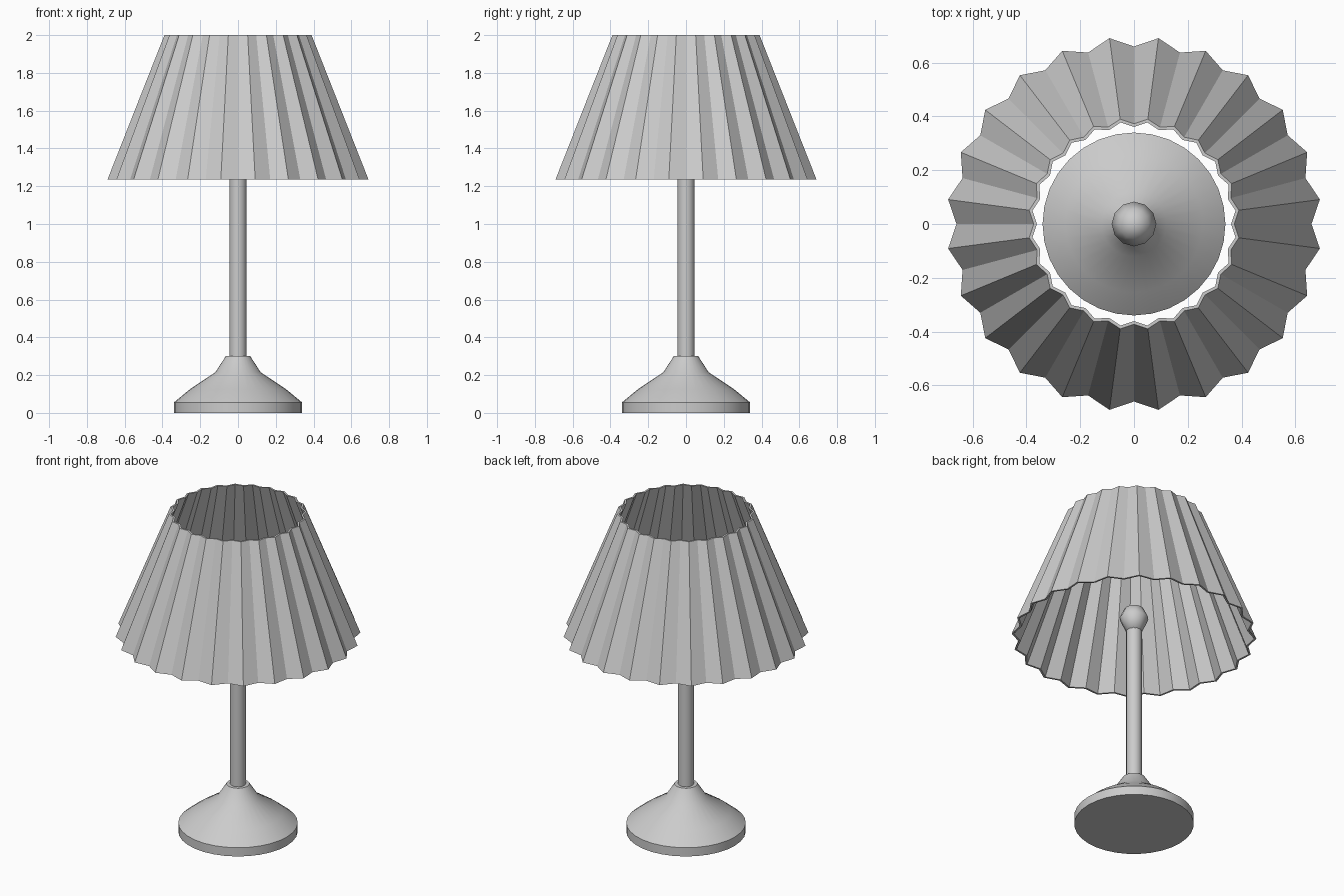
import bpy, bmesh
from math import cos, sin, pi, radians

if "Cube" in bpy.data.objects:
    bpy.data.objects.remove(bpy.data.objects["Cube"])


def finish(name, bm, smooth=None):
    bmesh.ops.recalc_face_normals(bm, faces=bm.faces)
    mesh = bpy.data.meshes.new(name)
    bm.to_mesh(mesh)
    bm.free()
    obj = bpy.data.objects.new(name, mesh)
    bpy.context.collection.objects.link(obj)
    if smooth is not None:
        bpy.ops.object.select_all(action='DESELECT')
        bpy.context.view_layer.objects.active = obj
        obj.select_set(True)
        bpy.ops.object.shade_smooth_by_angle(angle=radians(smooth))
    return obj


def bridge(bm, a, b):
    n = len(a)
    for i in range(n):
        j = (i + 1) % n
        bm.faces.new((a[i], a[j], b[j], b[i]))


def lathe(name, profile, sides, smooth):
    """Closed turned solid from (radius, height) pairs, bottom to top."""
    bm = bmesh.new()
    rings = [[bm.verts.new((r * cos(2 * pi * i / sides), r * sin(2 * pi * i / sides), z))
              for i in range(sides)] for r, z in profile]
    for a, b in zip(rings, rings[1:]):
        bridge(bm, a, b)
    bm.faces.new(rings[0])
    bm.faces.new(rings[-1])
    return finish(name, bm, smooth)


def pleated_shade(name, pleats, bottom, top, thickness):
    """bottom / top: (valley radius, ridge radius, height)."""
    bm = bmesh.new()

    def ring(valley, ridge, z, inset):
        verts = []
        for i in range(pleats * 2):
            r = (ridge if i % 2 else valley) - inset
            a = pi * i / pleats
            verts.append(bm.verts.new((r * cos(a), r * sin(a), z)))
        return verts

    loops = [ring(*bottom, 0), ring(*top, 0),
             ring(*top, thickness), ring(*bottom, thickness)]
    for k in range(4):
        bridge(bm, loops[k], loops[(k + 1) % 4])
    return finish(name, bm)


# Turned foot
lathe("base", [(0.34, 0), (0.34, 0.055), (0.255, 0.125), (0.12, 0.215), (0.065, 0.30)], 32, 50)
# Upright
lathe("stem", [(0.045, 0.28), (0.045, 1.30)], 16, 40)
# Bulb on top of the stem
lathe("bulb", [(0.045, 1.265), (0.083, 1.35), (0.055, 1.41), (0.02, 1.43)], 12, 70)
# Fan-folded lampshade, open at both ends
pleated_shade("lampshade", 24, (0.66, 0.697, 1.235), (0.373, 0.393, 2.0), 0.012)
